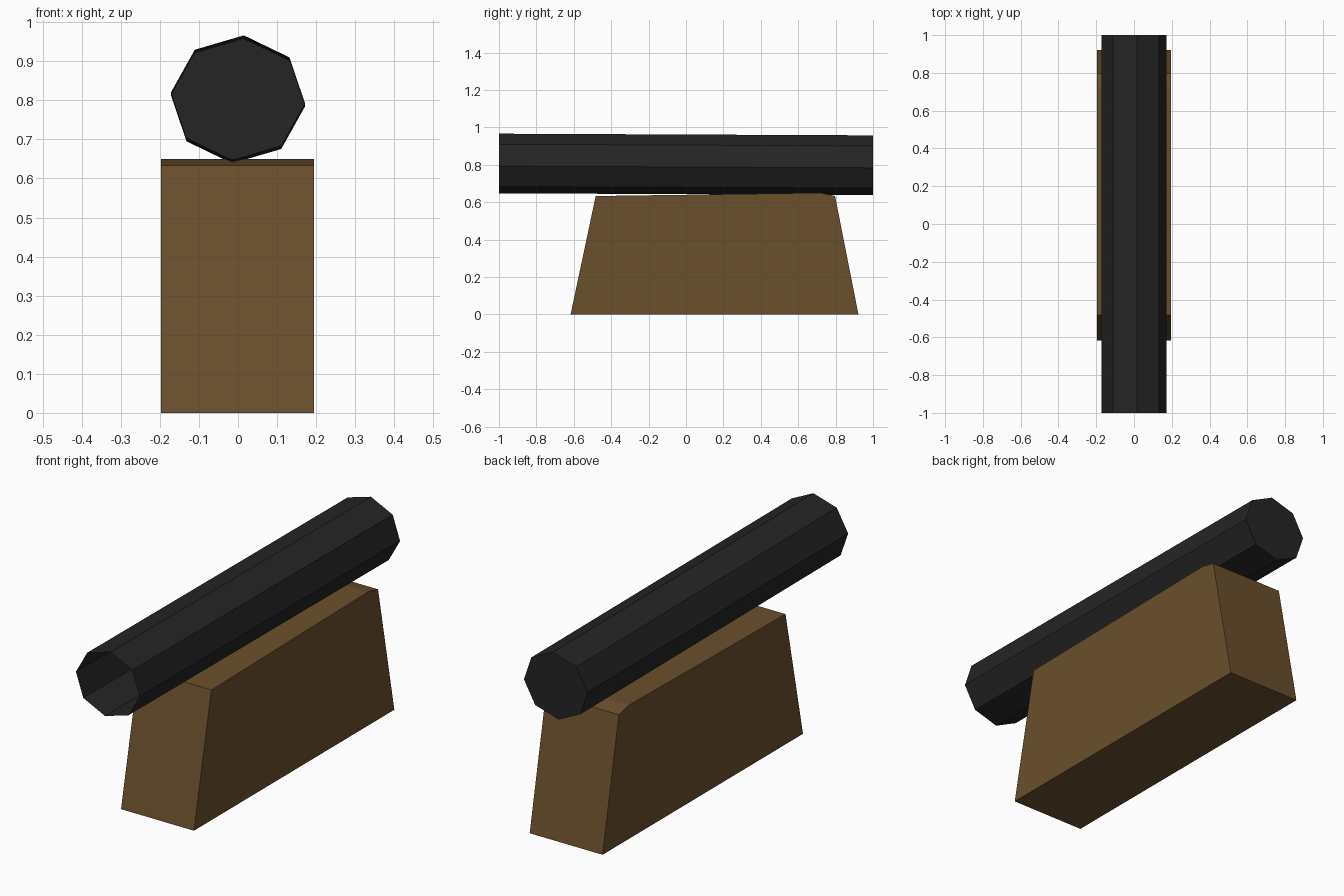
import bpy, bmesh
from math import sin, cos, pi, radians

if "Cube" in bpy.data.objects:
    bpy.data.objects.remove(bpy.data.objects["Cube"])


def add_part(name, bm, color):
    bmesh.ops.recalc_face_normals(bm, faces=bm.faces)
    mesh = bpy.data.meshes.new(name)
    bm.to_mesh(mesh)
    bm.free()
    obj = bpy.data.objects.new(name, mesh)
    bpy.context.collection.objects.link(obj)
    mat = bpy.data.materials.new(name + "_colour")
    mat.diffuse_color = (*color, 1)
    mat.use_nodes = True
    mat.node_tree.nodes["Principled BSDF"].inputs["Base Color"].default_value = mat.diffuse_color
    mesh.materials.append(mat)
    return obj


# Wooden stand: side profile (y, z) with a slight ridge near the back, extruded along x
profile = [(-0.617, 0), (0.922, 0), (0.797, 0.633), (0.72, 0.65), (-0.483, 0.633)]
bm = bmesh.new()
side = bm.faces.new([bm.verts.new((-0.197, y, z)) for y, z in profile])
res = bmesh.ops.extrude_face_region(bm, geom=[side], use_keep_orig=True)
new = [g for g in res["geom"] if isinstance(g, bmesh.types.BMVert)]
bmesh.ops.translate(bm, verts=new, vec=(0.392, 0, 0))
add_part("wooden_stand", bm, (0.147, 0.08, 0.026))

# Barrel: eight-sided tube, dipping slightly to the back, open mouth and closed back
bm = bmesh.new()
rings = []
for y, zc in ((-1, 0.807), (1, 0.798)):
    angles = [radians(5) + i * pi / 4 for i in range(8)]
    rings.append([bm.verts.new((0.172 * sin(a), y, zc + 0.16 * cos(a))) for a in angles])
front, back = rings
for i in range(8):
    j = (i + 1) % 8
    bm.faces.new((front[i], front[j], back[j], back[i]))
bm.faces.new(back)
add_part("barrel", bm, (0.018, 0.018, 0.018))
